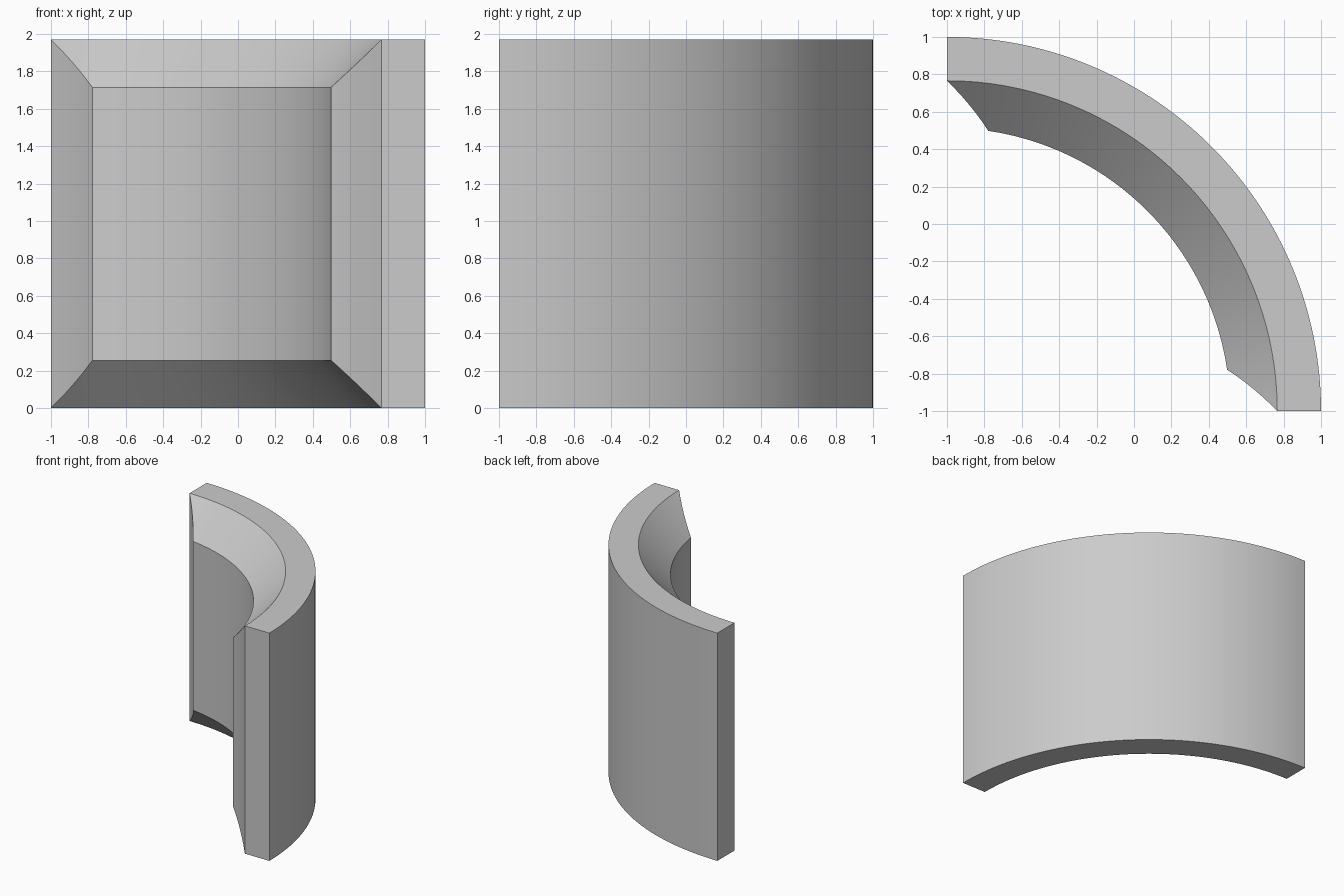
import bpy, bmesh
from math import sin, cos, radians

if "Cube" in bpy.data.objects:
    bpy.data.objects.remove(bpy.data.objects["Cube"])

HEIGHT = 1.97
STEPS = 64          # segments along the quarter arc
SLOPE_STEPS = 6     # segments across the bevelled border
CENTRE = (-1.0, -1.0)

# Cross-section levels: radius, angular inset at each end, vertical inset
levels = [(2.0, 0.0, 0.0)]
for i in range(SLOPE_STEPS + 1):
    t = i / SLOPE_STEPS
    levels.append((1.766 - 0.252 * t, 8.4 * t, 0.255 * t))

bm = bmesh.new()


def arc(radius, inset, z):
    """Row of vertices along the arc at one height."""
    row = []
    for i in range(STEPS + 1):
        a = radians(inset + (90 - 2 * inset) * i / STEPS)
        row.append(bm.verts.new((CENTRE[0] + radius * cos(a),
                                 CENTRE[1] + radius * sin(a), z)))
    return row


def bridge(a, b):
    for i in range(len(a) - 1):
        bm.faces.new((a[i], a[i + 1], b[i + 1], b[i]))


# Closed loop of vertices for each level: bottom row then top row
rows = [(arc(r, a, dz), arc(r, a, HEIGHT - dz)) for r, a, dz in levels]

# Outer and inner curved walls
bridge(*rows[0])
bridge(*rows[-1])

# Rim, end faces and bevelled border between successive levels
for (low0, top0), (low1, top1) in zip(rows, rows[1:]):
    bridge(low0, low1)
    bridge(top0, top1)
    for end in (0, -1):
        bridge([low0[end], top0[end]], [low1[end], top1[end]])

bmesh.ops.recalc_face_normals(bm, faces=bm.faces)
mesh = bpy.data.meshes.new("curved_panel")
bm.to_mesh(mesh)
bm.free()

panel = bpy.data.objects.new("curved_panel", mesh)
bpy.context.collection.objects.link(panel)
bpy.context.view_layer.objects.active = panel
panel.select_set(True)
bpy.ops.object.shade_smooth_by_angle(angle=radians(25))
